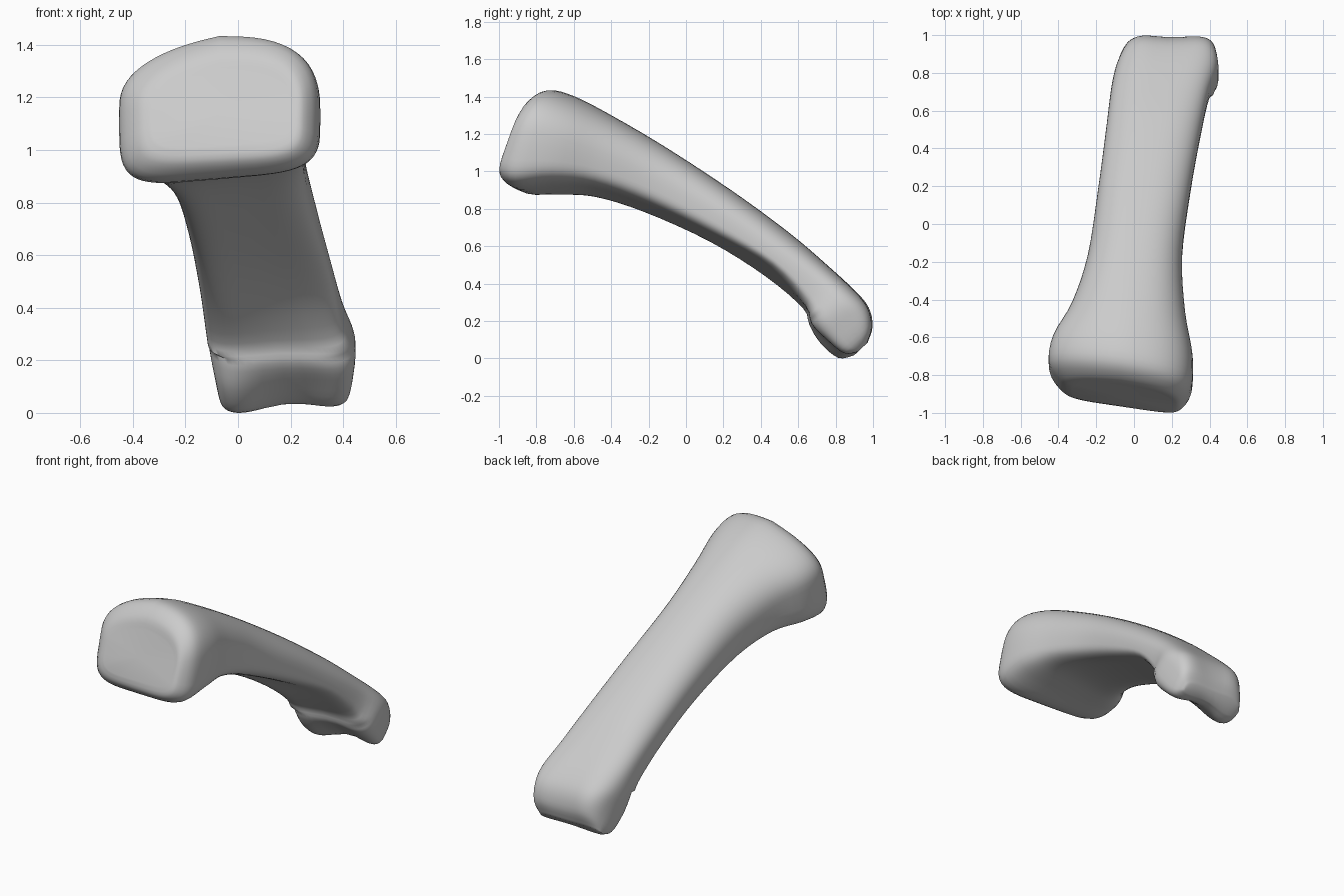
import bpy, bmesh, math
from mathutils import Vector

if "Cube" in bpy.data.objects:
    bpy.data.objects.remove(bpy.data.objects["Cube"])

SIDES, STEPS = 56, 4

# Stations along the bone: top y, top z, bottom y, bottom z, left x, right x,
# squareness, raise of lower right edge, drop of upper left edge, underside groove
STATIONS = [
    (-0.855, 1.31, -0.97, 1.01, -0.33, 0.20, 2.8, 0.04, 0.06, 0),
    (-0.82, 1.39, -0.965, 0.945, -0.39, 0.25, 2.8, 0.04, 0.08, 0),
    (-0.73, 1.445, -0.88, 0.875, -0.45, 0.305, 2.8, 0.06, 0.09, 0),
    (-0.59, 1.41, -0.70, 0.865, -0.43, 0.31, 2.6, 0.09, 0.07, 0),
    (-0.38, 1.305, -0.50, 0.85, -0.33, 0.27, 2.4, 0.09, 0.03, 0.01),
    (-0.10, 1.14, -0.23, 0.775, -0.245, 0.255, 2.3, 0.07, 0, 0.01),
    (0.25, 0.91, 0.12, 0.62, -0.19, 0.30, 2.3, 0.06, 0, 0.01),
    (0.55, 0.69, 0.42, 0.43, -0.15, 0.355, 2.4, 0.08, 0, 0.01),
    (0.75, 0.52, 0.625, 0.265, -0.125, 0.40, 2.8, 0.03, 0, 0.01),
    (0.91, 0.38, 0.645, 0.18, -0.11, 0.445, 3.2, 0.01, 0, 0.03),
    (0.985, 0.29, 0.70, 0.08, -0.09, 0.44, 3.8, 0.04, 0, 0.05),
    (1.005, 0.19, 0.80, 0.00, -0.07, 0.42, 3.8, 0.04, 0, 0.055),
    (0.975, 0.10, 0.89, 0.02, -0.05, 0.38, 3.2, 0.03, 0, 0.025),
]


def blend(a, b, c, d, t):
    """Smooth curve through b and c."""
    return b + 0.5 * t * (c - a + t * (2*a - 5*b + 4*c - d + t * (3*(b - c) + d - a)))


def section(p):
    ty, tz, by, bz, xl, xr, n, lift, drop, groove = p
    axis = Vector((0, ty - by, tz - bz))
    up = axis.normalized()
    mid = Vector(((xl + xr) / 2, (ty + by) / 2, (tz + bz) / 2))
    below = 2 if groove < 0.02 else 0      # flat underside on the shaft only
    pts = []
    for i in range(SIDES):
        a = 2 * math.pi * i / SIDES
        c, s = math.cos(a), math.sin(a)
        e = 2 / (n if s > 0 else n + below)
        w = math.copysign(abs(c) ** e, c)
        u = math.copysign(abs(s) ** e, s)
        v = mid + Vector((w * (xr - xl) / 2, 0, 0)) + axis * (u / 2)
        dip = groove * (0.5 + 0.5 * math.cos(math.pi * max(-1, min(1, w - 0.1))))
        if u < 0:
            v += up * -u * (lift * (1 + w) / 2 + dip)
        else:
            v -= up * u * (drop * max(0, -w) + 0.4 * dip)
            v.x += 0.9 * groove * u * max(0, -w)       # knuckle narrower on top
        v.y -= 0.7 * drop * w                          # joint face turned sideways
        pts.append(v)
    return pts


# Interpolated stations
rows = []
last = len(STATIONS) - 1
for k in range(last):
    quad = [STATIONS[min(max(k + o, 0), last)] for o in (-1, 0, 1, 2)]
    for j in range(STEPS):
        rows.append([blend(*q, j / STEPS) for q in zip(*quad)])
rows.append(STATIONS[-1])

# Bone lofted through the sections
bm = bmesh.new()
rings = [[bm.verts.new(v) for v in section(r)] for r in rows]
for r0, r1 in zip(rings, rings[1:]):
    for i in range(SIDES):
        j = (i + 1) % SIDES
        bm.faces.new((r0[i], r0[j], r1[j], r1[i]))

# Joint face closing the wide end
ring = rings[0]
hub = bm.verts.new(sum((v.co for v in ring), Vector()) / SIDES)
for i in range(SIDES):
    bm.faces.new((ring[i], ring[(i + 1) % SIDES], hub))

# Narrow end closed by strips between its upper and lower rims
ring = rings[-1]
half = SIDES // 2
bm.faces.new((ring[0], ring[1], ring[-1]))
for i in range(1, half - 1):
    bm.faces.new((ring[i], ring[i + 1], ring[-i - 1], ring[-i]))
bm.faces.new((ring[half - 1], ring[half], ring[half + 1]))
bmesh.ops.recalc_face_normals(bm, faces=bm.faces)

# Stand on the ground
low = min(v.co.z for v in bm.verts)
bmesh.ops.translate(bm, verts=bm.verts, vec=(0, 0, -low))

mesh = bpy.data.meshes.new("finger_bone")
bm.to_mesh(mesh)
bm.free()
bone = bpy.data.objects.new("finger_bone", mesh)
bpy.context.collection.objects.link(bone)
bpy.context.view_layer.objects.active = bone
bone.select_set(True)
bpy.ops.object.shade_smooth_by_angle(angle=math.radians(50))
